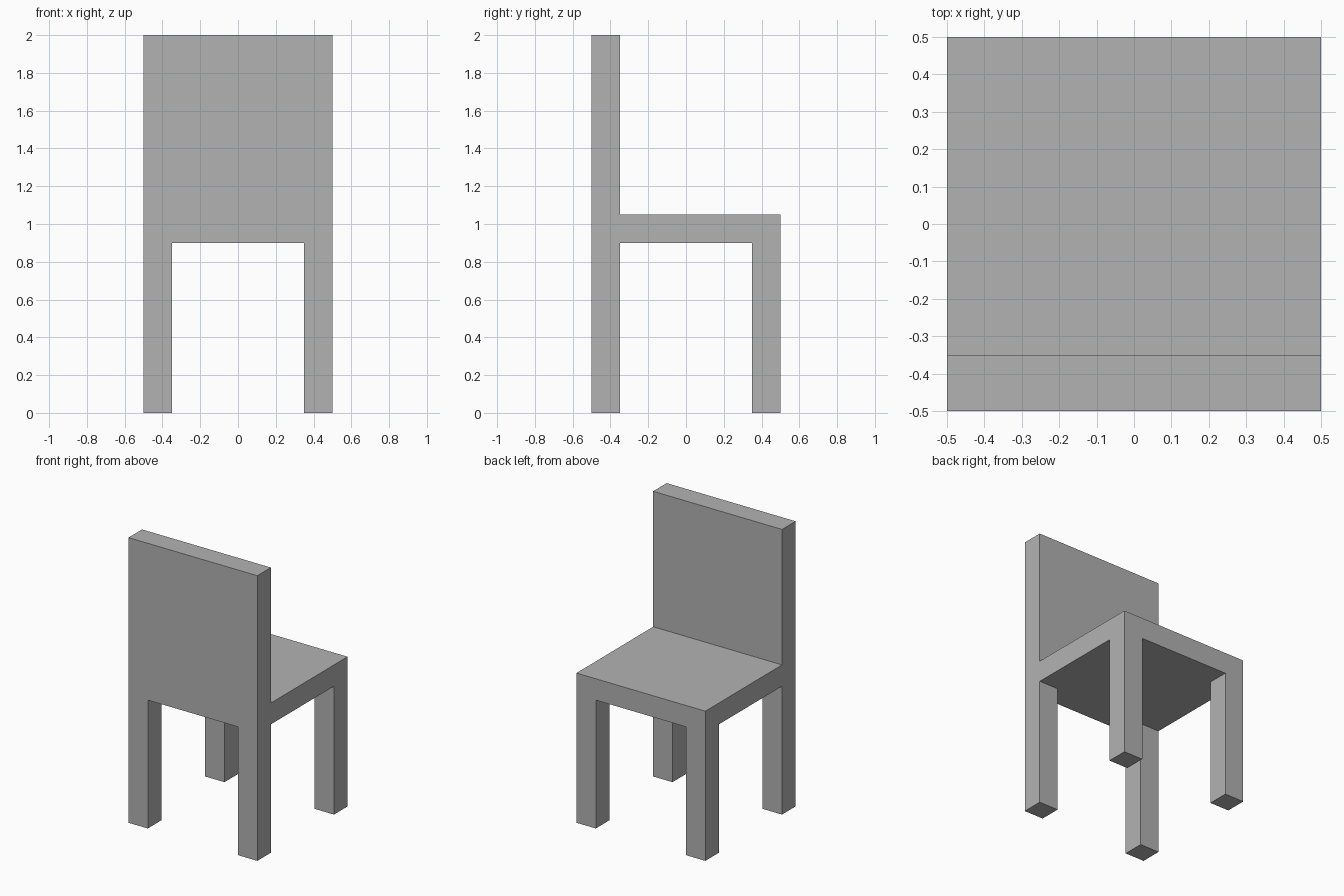
import bpy
import bmesh
from math import radians
from mathutils import Matrix, Vector

cube = bpy.data.objects.get("Cube")
if cube:
    bpy.data.objects.remove(cube, do_unlink=True)

HALF = 0.5           # half the width and depth
THICK = 0.15         # thickness of legs, seat and backrest
SEAT_TOP = 1.05
SEAT_BOTTOM = SEAT_TOP - THICK
HEIGHT = 2.0
INNER = HALF - THICK

grey = bpy.data.materials.new("plain grey")
grey.use_nodes = True
colour = (0.448, 0.448, 0.448, 1)
grey.diffuse_color = colour
grey.node_tree.nodes["Principled BSDF"].inputs["Base Color"].default_value = colour

bm = bmesh.new()


def extrude(rule, offset):
    """Pull out the faces chosen by the rule, leaving no inner faces."""
    faces = [f for f in bm.faces if rule(f.calc_center_median(), f.normal)]
    result = bmesh.ops.extrude_face_region(bm, geom=faces)
    verts = [g for g in result["geom"] if isinstance(g, bmesh.types.BMVert)]
    bmesh.ops.translate(bm, verts=verts, vec=(0, 0, offset))
    leftover = [f for f in faces if f.is_valid]
    if leftover:
        bmesh.ops.delete(bm, geom=leftover, context='FACES_ONLY')
    bm.normal_update()


# Seat slab, cut along the inner lines of the legs and backrest
bmesh.ops.create_cube(bm, size=1, matrix=Matrix.Translation(
    (0, 0, SEAT_TOP - THICK / 2)) @ Matrix.Diagonal((2 * HALF, 2 * HALF, THICK, 1)))
for axis in (Vector((1, 0, 0)), Vector((0, 1, 0))):
    for side in (-1, 1):
        bmesh.ops.bisect_plane(bm, geom=bm.verts[:] + bm.edges[:] + bm.faces[:],
                               plane_co=axis * side * INNER, plane_no=axis)
bm.normal_update()

# Legs from the four lower corners, backrest from the upper -y strip
extrude(lambda c, n: n.z < -0.9 and min(abs(c.x), abs(c.y)) > INNER, -SEAT_BOTTOM)
extrude(lambda c, n: n.z > 0.9 and c.y < -INNER, HEIGHT - SEAT_TOP)

# Merge coplanar faces into clean flat panels
bmesh.ops.dissolve_limit(bm, angle_limit=radians(1), verts=bm.verts[:], edges=bm.edges[:])
bmesh.ops.recalc_face_normals(bm, faces=bm.faces[:])

mesh = bpy.data.meshes.new("chair_frame")
bm.to_mesh(mesh)
bm.free()
mesh.materials.append(grey)
bpy.context.collection.objects.link(bpy.data.objects.new("chair_frame", mesh))
